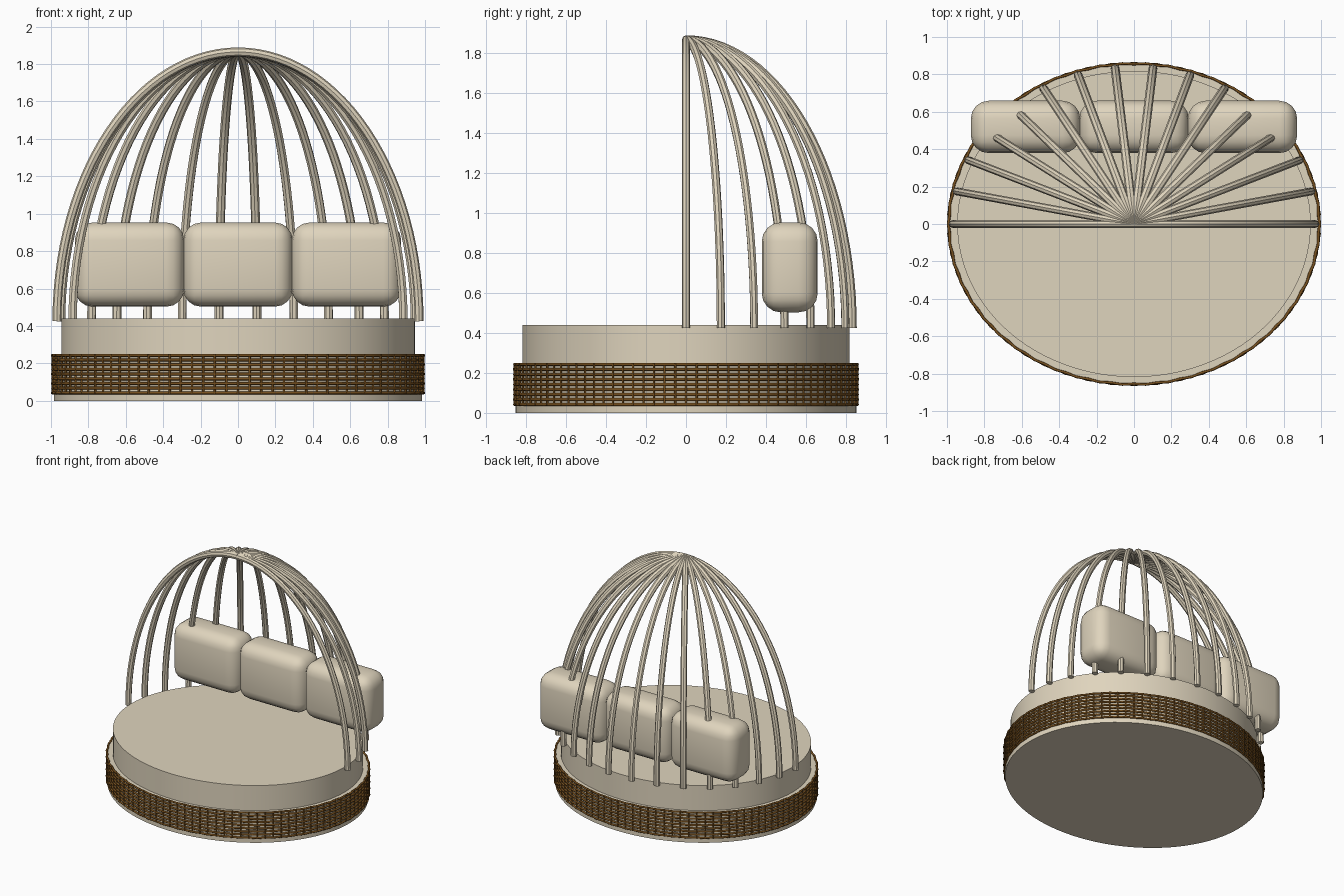
import bpy
import bmesh
from math import sin, cos, pi, radians

cube = bpy.data.objects.get("Cube")
if cube:
    bpy.data.objects.remove(cube, do_unlink=True)

DEPTH = 0.866  # the plan is an oval: y radius relative to x radius


def make_material(name, color):
    mat = bpy.data.materials.new(name)
    mat.use_nodes = True
    mat.diffuse_color = (*color, 1)
    bsdf = next(n for n in mat.node_tree.nodes if n.type == 'BSDF_PRINCIPLED')
    bsdf.inputs["Base Color"].default_value = (*color, 1)
    return mat


cream = make_material("cream fabric", (0.74, 0.66, 0.51))
brown = make_material("brown wicker", (0.19, 0.083, 0.014))


def add_object(name, mesh, mat, angle=40):
    obj = bpy.data.objects.new(name, mesh)
    bpy.context.scene.collection.objects.link(obj)
    mesh.materials.clear()
    mesh.materials.append(mat)
    bpy.ops.object.select_all(action='DESELECT')
    obj.select_set(True)
    bpy.context.view_layer.objects.active = obj
    bpy.ops.object.shade_smooth_by_angle(angle=radians(angle))
    return obj


def oval_disc(name, radius, bottom, top):
    bm = bmesh.new()
    bmesh.ops.create_cone(bm, cap_ends=True, segments=96, radius1=radius,
                          radius2=radius, depth=top - bottom)
    for v in bm.verts:
        v.co.y *= DEPTH
        v.co.z += (top + bottom) / 2
    mesh = bpy.data.meshes.new(name)
    bm.to_mesh(mesh)
    bm.free()
    return add_object(name, mesh, cream)


def tubes(name, paths, radius, mat, angle, cyclic=False):
    """Sweep an eight-sided section along each path and squash to the oval."""
    curve = bpy.data.curves.new(name, 'CURVE')
    curve.dimensions = '3D'
    curve.bevel_depth = radius
    curve.bevel_resolution = 2
    curve.use_fill_caps = True
    for path in paths:
        spline = curve.splines.new('POLY')
        spline.points.add(len(path) - 1)
        for point, co in zip(spline.points, path):
            point.co = (*co, 1)
        spline.use_cyclic_u = cyclic
    temp = bpy.data.objects.new(name + " path", curve)
    bpy.context.scene.collection.objects.link(temp)
    graph = bpy.context.evaluated_depsgraph_get()
    mesh = bpy.data.meshes.new_from_object(temp.evaluated_get(graph))
    bpy.data.objects.remove(temp, do_unlink=True)
    for v in mesh.vertices:
        v.co.y *= DEPTH
    mesh.name = name
    return add_object(name, mesh, mat, angle)


# Round bed: plinth and mattress
oval_disc("base", 0.985, 0, 0.24)
oval_disc("mattress", 0.945, 0.24, 0.44)

# Wicker band: upright stakes with rings woven in and out of them
STAKES, ROWS = 100, 9
LOW, HIGH = 0.042, 0.243


def around(angle, radius, z):
    return (radius * cos(angle), radius * sin(angle), z)


stakes = [[around(2 * pi * i / STAKES, 0.991, z) for z in (LOW - 0.006, HIGH + 0.006)]
          for i in range(STAKES)]
tubes("wicker_stakes", stakes, 0.006, brown, 80)

rings = []
for row in range(ROWS):
    z = LOW + (HIGH - LOW) * row / (ROWS - 1)
    rings.append([around(pi * k / STAKES,
                         0.990 + 0.003 * cos(pi * k / 2 + pi * row), z)
                  for k in range(2 * STAKES)])
tubes("wicker_rings", rings, 0.0078, brown, 80, cyclic=True)

# Canopy: faceted curved ribs fanning over the back half from one crown point
RIBS, STEPS = 16, 28
for i in range(RIBS):
    a = pi * i / (RIBS - 1)
    path = [around(a, 0.968 * cos(t), 0.425 + 1.44 * sin(t))
            for t in (pi / 2 * s / STEPS for s in range(STEPS + 1))]
    tubes(f"canopy_rib_{i + 1}", [path], 0.024, cream, 30)

# Back cushions: three rounded blocks in a row
for name, x in (("right", -0.58), ("middle", 0), ("left", 0.58)):
    bm = bmesh.new()
    bmesh.ops.create_cube(bm, size=1)
    for v in bm.verts:
        v.co.x = v.co.x * 0.585 + x
        v.co.y = v.co.y * 0.28 + 0.519
        v.co.z = v.co.z * 0.45 + 0.728
    bmesh.ops.bevel(bm, geom=bm.edges[:], offset=0.095, segments=4,
                    profile=0.5, affect='EDGES')
    mesh = bpy.data.meshes.new(name + "_cushion")
    bm.to_mesh(mesh)
    bm.free()
    add_object(name + "_cushion", mesh, cream, 50)
